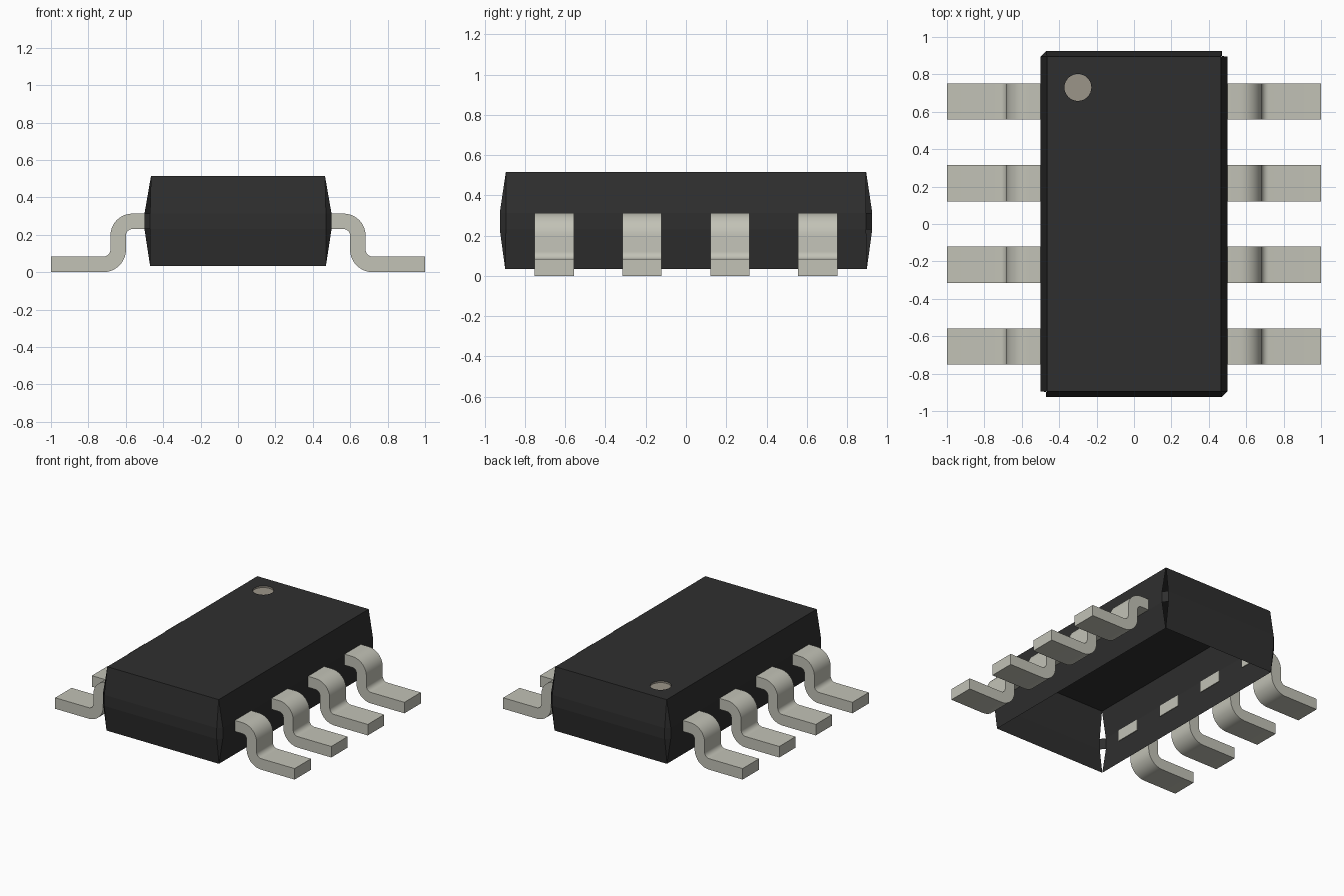
import bpy, bmesh, math

cube = bpy.data.objects.get("Cube")
if cube:
    bpy.data.objects.remove(cube, do_unlink=True)


def material(name, rgb):
    mat = bpy.data.materials.new(name)
    mat.use_nodes = True
    mat.diffuse_color = (*rgb, 1)
    mat.node_tree.nodes["Principled BSDF"].inputs["Base Color"].default_value = (*rgb, 1)
    return mat


black = material("black plastic", (0.028, 0.028, 0.028))
metal = material("lead metal", (0.54, 0.54, 0.47))
mark = material("marker grey brown", (0.33, 0.30, 0.25))


def finish(bm, name, mats):
    mesh = bpy.data.meshes.new(name)
    bm.to_mesh(mesh)
    bm.free()
    for m in mats:
        mesh.materials.append(m)
    obj = bpy.data.objects.new(name, mesh)
    bpy.context.collection.objects.link(obj)
    return obj


# Body: hollow shell with tapered sides, a vertical belt and an open underside
CORNERS = [(1, 1), (-1, 1), (-1, -1), (1, -1)]
bm = bmesh.new()


def rect(a, b, z):
    return [bm.verts.new((sx * a, sy * b, z)) for sx, sy in CORNERS]


def belt(a, b, c, z):
    ring = []
    for sx, sy in CORNERS:
        pair = [(sx * a, sy * (b - c), z), (sx * (a - c), sy * b, z)]
        if sx * sy < 0:
            pair.reverse()
        ring += [bm.verts.new(p) for p in pair]
    return ring


top = rect(0.465, 0.895, 0.515)
high = belt(0.5, 0.925, 0.03, 0.313)
low = belt(0.5, 0.925, 0.03, 0.23)
bottom = rect(0.47, 0.898, 0.033)

for i in range(8):
    j = (i + 1) % 8
    bm.faces.new((low[i], low[j], high[j], high[i]))
for k in range(4):
    n, a, b, c = (k + 1) % 4, 2 * k, 2 * k + 1, (2 * k + 2) % 8
    bm.faces.new((high[b], high[c], top[n], top[k]))
    bm.faces.new((low[c], low[b], bottom[k], bottom[n]))
    # Two opposite corners are left open above and below the belt
    if k % 2:
        bm.faces.new((high[a], high[b], top[k]))
        bm.faces.new((low[b], low[a], bottom[k]))

# Top face with a shallow round recess marking the first pin
SEG, RADIUS, DEPTH = 32, 0.072, 0.012


def circle(z):
    return [bm.verts.new((-0.3 + RADIUS * math.cos(t), 0.73 + RADIUS * math.sin(t), z))
            for t in (2 * math.pi * i / SEG for i in range(SEG))]


rim, floor = circle(0.515), circle(0.515 - DEPTH)
edges = [bm.edges.get((top[k], top[(k + 1) % 4])) for k in range(4)]
edges += [bm.edges.new((rim[i], rim[(i + 1) % SEG])) for i in range(SEG)]
filled = bmesh.ops.triangle_fill(bm, edges=edges, use_beauty=True)
for f in filled["geom"]:
    if isinstance(f, bmesh.types.BMFace):
        f.normal_update()
        if f.normal.z < 0:
            f.normal_flip()
for i in range(SEG):
    j = (i + 1) % SEG
    bm.faces.new((rim[i], rim[j], floor[j], floor[i])).material_index = 1
bm.faces.new(floor).material_index = 1
finish(bm, "body", [black, mark])


# Leads: S-shaped profile extruded across the lead width
T, STEPS, HALF_WIDTH = 0.083, 10, 0.0975


def arc(cx, cz, r, start, end):
    return [(cx + r * math.cos(math.radians(start + (end - start) * i / STEPS)),
             cz + r * math.sin(math.radians(start + (end - start) * i / STEPS)))
            for i in range(STEPS + 1)]


upper = [(0.495, 0.313)] + arc(0.565, 0.196, 0.117, 90, 0) + arc(0.72, 0.121, 0.038, 180, 270) + [(1.0, T)]
lower = [(0.495, 0.313 - T)] + arc(0.565, 0.196, 0.117 - T, 90, 0) + arc(0.72, 0.121, 0.121, 180, 270) + [(1.0, 0.0)]

bm = bmesh.new()
sides = []
for y in (-HALF_WIDTH, HALF_WIDTH):
    sides.append([[bm.verts.new((x, y, z)) for x, z in line] for line in (upper, lower)])
(fu, fl), (bu, bl) = sides
for i in range(len(upper) - 1):
    for quad in ((fu[i], fu[i + 1], bu[i + 1], bu[i]), (fl[i], bl[i], bl[i + 1], fl[i + 1]),
                 (fl[i], fl[i + 1], fu[i + 1], fu[i]), (bl[i], bu[i], bu[i + 1], bl[i + 1])):
        bm.faces.new(quad)
bm.faces.new((fu[0], bu[0], bl[0], fl[0]))
bm.faces.new((fu[-1], fl[-1], bl[-1], bu[-1]))
bmesh.ops.recalc_face_normals(bm, faces=bm.faces[:])
lead = finish(bm, "lead_left_1", [metal])

bpy.ops.object.select_all(action="DESELECT")
lead.select_set(True)
bpy.context.view_layer.objects.active = lead
bpy.ops.object.shade_smooth_by_angle(angle=math.radians(30))

# Four leads on each long side
for side, turn in (("left", 0), ("right", math.pi)):
    for n, y in enumerate((-0.655, -0.218, 0.218, 0.655), 1):
        if side == "left" and n == 1:
            obj = lead
        else:
            obj = lead.copy()
            obj.name = f"lead_{side}_{n}"
            bpy.context.collection.objects.link(obj)
        obj.location = (0, y, 0)
        obj.rotation_euler = (0, 0, turn)
